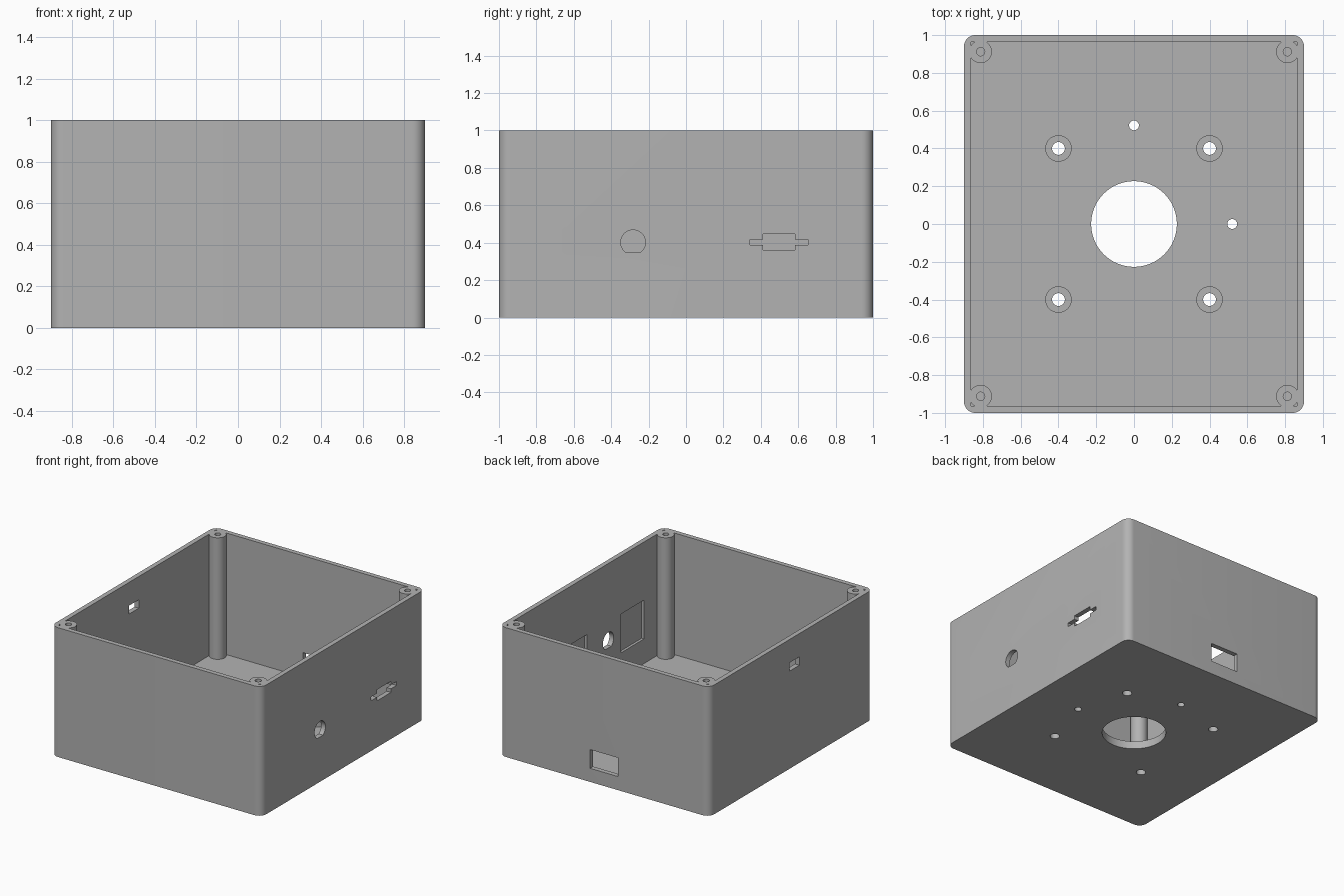
import bpy, bmesh, math
from mathutils import Matrix

if "Cube" in bpy.data.objects:
    bpy.data.objects.remove(bpy.data.objects["Cube"])

grey = bpy.data.materials.new("plain_grey")
grey.diffuse_color = (0.45, 0.45, 0.45, 1)
grey.use_nodes = True
grey.node_tree.nodes["Principled BSDF"].inputs["Base Color"].default_value = grey.diffuse_color


def prism(name, pts, depth, matrix):
    """Extrude a 2D outline along local z, then place it."""
    bm = bmesh.new()
    face = bm.faces.new([bm.verts.new((x, y, 0)) for x, y in pts])
    out = bmesh.ops.extrude_face_region(bm, geom=[face])
    bmesh.ops.translate(bm, vec=(0, 0, depth),
                        verts=[g for g in out["geom"] if isinstance(g, bmesh.types.BMVert)])
    bm.transform(matrix)
    bmesh.ops.recalc_face_normals(bm, faces=bm.faces)
    mesh = bpy.data.meshes.new(name)
    bm.to_mesh(mesh)
    bm.free()
    mesh.materials.append(grey)
    obj = bpy.data.objects.new(name, mesh)
    bpy.context.collection.objects.link(obj)
    return obj


def arc(cx, cy, r, a0=0, a1=360, n=48):
    full = a1 - a0 == 360
    steps = n if full else n + 1
    return [(cx + r * math.cos(math.radians(a0 + (a1 - a0) * i / n)),
             cy + r * math.sin(math.radians(a0 + (a1 - a0) * i / n))) for i in range(steps)]


def rect(x0, x1, y0, y1):
    return [(x0, y0), (x1, y0), (x1, y1), (x0, y1)]


def vertical(z):
    return Matrix.Translation((0, 0, z))


def through_x(x):
    """Outline (y, z) extruded along +x."""
    return Matrix(((0, 0, 1, x), (1, 0, 0, 0), (0, 1, 0, 0), (0, 0, 0, 1)))


def through_y(y):
    """Outline (z, x) extruded along +y."""
    return Matrix(((0, 1, 0, 0), (0, 0, 1, y), (1, 0, 0, 0), (0, 0, 0, 1)))


def combine(target, tool, operation):
    mod = target.modifiers.new("combine", 'BOOLEAN')
    mod.operation, mod.solver, mod.object = operation, 'EXACT', tool
    bpy.context.view_layer.objects.active = target
    bpy.ops.object.modifier_apply(modifier=mod.name)
    bpy.data.objects.remove(tool, do_unlink=True)


def cut(pts, depth, matrix):
    combine(box, prism("cutter", pts, depth, matrix), 'DIFFERENCE')


W, D, R, T, FLOOR = 0.9, 1.0, 0.06, 0.037, 0.06

# Rounded shell with an open top
outline = []
for i, (sx, sy) in enumerate([(1, 1), (-1, 1), (-1, -1), (1, -1)]):
    outline += arc(sx * (W - R), sy * (D - R), R, 90 * i, 90 * i + 90, 10)
box = prism("enclosure", outline, 1.0, vertical(0))
cut(rect(-W + T, W - T, -D + T, D - T), 2, vertical(FLOOR))

# Corner screw posts and floor standoffs
corners = [(sx, sy) for sx in (-1, 1) for sy in (-1, 1)]
for sx, sy in corners:
    post = prism("post", arc(0.812 * sx, 0.912 * sy, 0.06), 0.97, vertical(0.03))
    combine(box, post, 'UNION')
    standoff = prism("standoff", arc(0.4 * sx, 0.4 * sy, 0.07), 0.07, vertical(0.03))
    combine(box, standoff, 'UNION')
for sx, sy in corners:
    cut(arc(0.812 * sx, 0.912 * sy, 0.022, n=24), 1, vertical(0.6))
    cut(arc(0.4 * sx, 0.4 * sy, 0.034, n=24), 1, vertical(-0.5))

# Floor openings
cut(arc(0, 0, 0.227, n=64), 1, vertical(-0.5))
cut(arc(0, 0.522, 0.026, n=24), 1, vertical(-0.5))
cut(arc(0.52, 0, 0.026, n=24), 1, vertical(-0.5))

# Right wall: inner recesses, then connector openings
for y in (-0.58, 0.12):
    cut(rect(y - 0.14, y + 0.14, 0.25, 0.55), 0.1, through_x(W - T - 0.08))
key = math.degrees(math.asin(0.01 / 0.104))
flat = math.degrees(math.asin(0.055 / 0.066))
right = through_x(0.8)
cut(arc(-0.605, 0.402, 0.034, n=32), 0.3, right)
cut(arc(-0.283, 0.402, 0.066, -flat, 180 + flat), 0.3, right)
cut(arc(0.098, 0.402, 0.104, -90 + key, 270 - key, 64) + [(0.088, 0.288), (0.108, 0.288)], 0.3, right)
slot = [(0.342, 0.388), (0.412, 0.388), (0.412, 0.36), (0.584, 0.36), (0.584, 0.388), (0.652, 0.388),
        (0.652, 0.418), (0.584, 0.418), (0.584, 0.446), (0.412, 0.446), (0.412, 0.418), (0.342, 0.418)]
cut(slot, 0.3, right)

# Left wall slot and back wall window
cut(rect(-0.1, 0.02, 0.755, 0.82), 0.3, through_x(-1.05))
cut(rect(0.105, 0.25, -0.12, 0.12), 0.3, through_y(0.85))

# Smooth curved sides, sharp edges kept
bpy.ops.object.select_all(action='DESELECT')
box.select_set(True)
bpy.context.view_layer.objects.active = box
bpy.ops.object.shade_smooth_by_angle(angle=math.radians(30))
